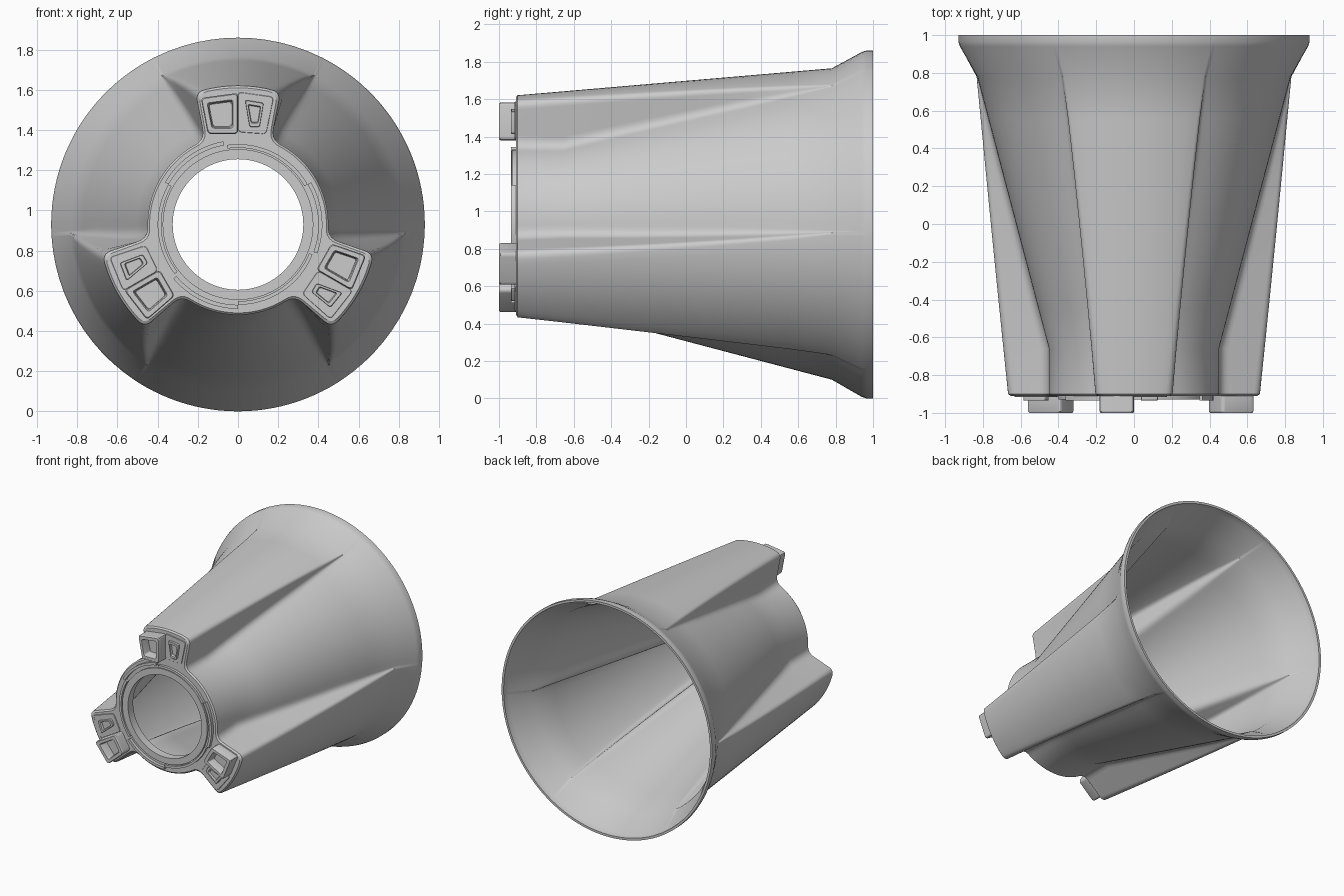
import bpy, bmesh, math
from mathutils import Vector

if "Cube" in bpy.data.objects:
    bpy.data.objects.remove(bpy.data.objects["Cube"])

CZ = 0.93            # height of the cup axis, which runs along y
LOBES = [math.radians(a) for a in (90, 210, 330)]


def loft(name, rings, cyclic=False, caps=False, angle=28):
    """Skin a list of closed rings of (x, y, z) points."""
    bm = bmesh.new()
    vs = [[bm.verts.new(p) for p in ring] for ring in rings]
    n = len(vs[0])
    for i in range(len(vs) if cyclic else len(vs) - 1):
        a, b = vs[i], vs[(i + 1) % len(vs)]
        for j in range(n):
            k = (j + 1) % n
            bm.faces.new((a[j], a[k], b[k], b[j]))
    if caps:
        bm.faces.new(vs[0])
        bm.faces.new(vs[-1])
    bmesh.ops.recalc_face_normals(bm, faces=bm.faces)
    me = bpy.data.meshes.new(name)
    bm.to_mesh(me)
    bm.free()
    ob = bpy.data.objects.new(name, me)
    bpy.context.collection.objects.link(ob)
    bpy.ops.object.select_all(action='DESELECT')
    ob.select_set(True)
    bpy.context.view_layer.objects.active = ob
    bpy.ops.object.shade_smooth_by_angle(angle=math.radians(angle))
    return ob


def polar(r, a):
    return Vector((r * math.cos(a), r * math.sin(a)))


def bezier(p0, p1, p2, n=5):
    return [p0 * (1 - t) ** 2 + p1 * 2 * t * (1 - t) + p2 * t * t
            for t in (i / n for i in range(n + 1))]


def outline(y, t=0.0):
    """Three-lobed cross-section at y, inset by t, as 2D points."""
    f = (y + 0.91) / 1.69
    R = 0.69 + 0.145 * f - t
    c = 0.45 + 0.38 * max(0, (y + 0.66) / 1.44) - t
    a_top = 0.31 + 0.155 * f - t / 0.6
    a_bot = 0.375 + 0.105 * f - t / 0.6
    A, B = polar(R, a_top), polar(c, a_bot)
    d1 = min(0.045 - 0.03 * f, (A - B).length * 0.45)
    d2 = min(0.06 - 0.03 * f, (A - B).length * 0.45)
    u = (B - A).normalized()
    a0, a1 = a_top - d1 / R, a_bot + d2 / c
    half = [polar(R, a0 * i / 6) for i in range(6)]
    half += bezier(polar(R, a0), A, A + u * d1)
    half += bezier(B - u * d2, B, polar(c, a1))
    half += [polar(c, a1 + (math.pi / 3 - a1) * i / 12) for i in range(1, 13)]
    sector = [Vector((p.x, -p.y)) for p in half[-2:0:-1]] + half
    pts = []
    for la in LOBES:
        ca, sa = math.cos(la), math.sin(la)
        pts += [Vector((p.x * ca - p.y * sa, p.x * sa + p.y * ca)) for p in sector]
    return pts


def place(pts, y):
    return [(p.x, y, p.y + CZ) for p in pts]


def circle(r, y, ref_y):
    return place([p.normalized() * r for p in outline(ref_y)], y)


# cup shell: bore, front plate, lobed outer wall, flared rim, then the inner wall
YS = [-0.66, -0.45, -0.2, 0.05, 0.3, 0.55, 0.78]
rings = [circle(0.325, -0.86, -0.91), circle(0.325, -0.91, -0.91)]
rings += [place(outline(-0.91, 0.01), -0.91), place(outline(-0.90), -0.90)]
rings += [place(outline(y), y) for y in YS]
rings += [circle(r, y, 0.78) for r, y in
          ((0.922, 0.94), (0.93, 0.965), (0.93, 1.0), (0.912, 1.0), (0.905, 0.95))]
rings += [place(outline(y, 0.02), y) for y in reversed(YS)]
rings += [place(outline(-0.86, 0.02), -0.86)]
loft("cup_shell", rings, cyclic=True)


def band(name, r0, r1, h, a0=0, a1=360):
    """Raised flat band on the front plate, a full ring or an arc."""
    full = a1 - a0 == 360
    n = 96 if full else max(8, int((a1 - a0) / 4))
    secs = []
    for i in range(n if full else n + 1):
        a = math.radians(a0 + (a1 - a0) * i / n)
        secs.append([(r * math.cos(a), y, r * math.sin(a) + CZ)
                     for r, y in ((r0, -0.905), (r0, -0.91 - h), (r1, -0.91 - h), (r1, -0.905))])
    loft(name, secs, cyclic=full, caps=not full)


# collar around the bore with interrupted ridges
band("bore_collar", 0.325, 0.375, 0.015)
for i in range(3):
    s = 120 * i
    band(f"outer_ridge_{i + 1}", 0.40, 0.42, 0.025, 100 + s, 150 + s)
    band(f"inner_ridge_{i + 1}", 0.382, 0.40, 0.02, 150 + s, 218 + s)


def tray(name, corners, levels, turn, fillet):
    """Rounded polygon stepped through (inset scale, y) levels."""
    cs = [Vector(c) for c in corners]
    pts = []
    for i, c in enumerate(cs):
        p, q = cs[i - 1], cs[(i + 1) % len(cs)]
        pts += bezier(c + (p - c).normalized() * fillet, c, c + (q - c).normalized() * fillet, 4)
    mid = sum(cs, Vector((0, 0))) / len(cs)
    ca, sa = math.cos(turn), math.sin(turn)
    rings = []
    for s, y in levels:
        ring = [mid + (p - mid) * s for p in pts]
        rings.append(place([Vector((p.x * ca - p.y * sa, p.x * sa + p.y * ca)) for p in ring], y))
    loft(name, rings, caps=True)


# on each lobe: a tall hollow foot and a low socket beside it
FOOT = [(0.0, 0.45), (0.0, 0.655), (-0.185, 0.63), (-0.15, 0.45)]
SOCKET = [(0.035, 0.62), (0.128, 0.605), (0.108, 0.485), (0.058, 0.485)]
PANEL = [(0.0, 0.46), (0.14, 0.45), (0.178, 0.635), (0.0, 0.66)]
for i in range(3):
    turn = math.radians(120 * i)
    tray(f"foot_{i + 1}", FOOT,
         [(1, -0.905), (1, -0.992), (0.95, -1.0), (0.70, -1.0), (0.64, -0.985), (0.60, -0.93)], turn, 0.02)
    tray(f"panel_{i + 1}", PANEL, [(1, -0.905), (1, -0.914), (0.98, -0.916)], turn, 0.02)
    tray(f"socket_{i + 1}", SOCKET,
         [(1, -0.91), (1, -0.932), (0.96, -0.935), (0.70, -0.935), (0.62, -0.918)], turn, 0.012)
